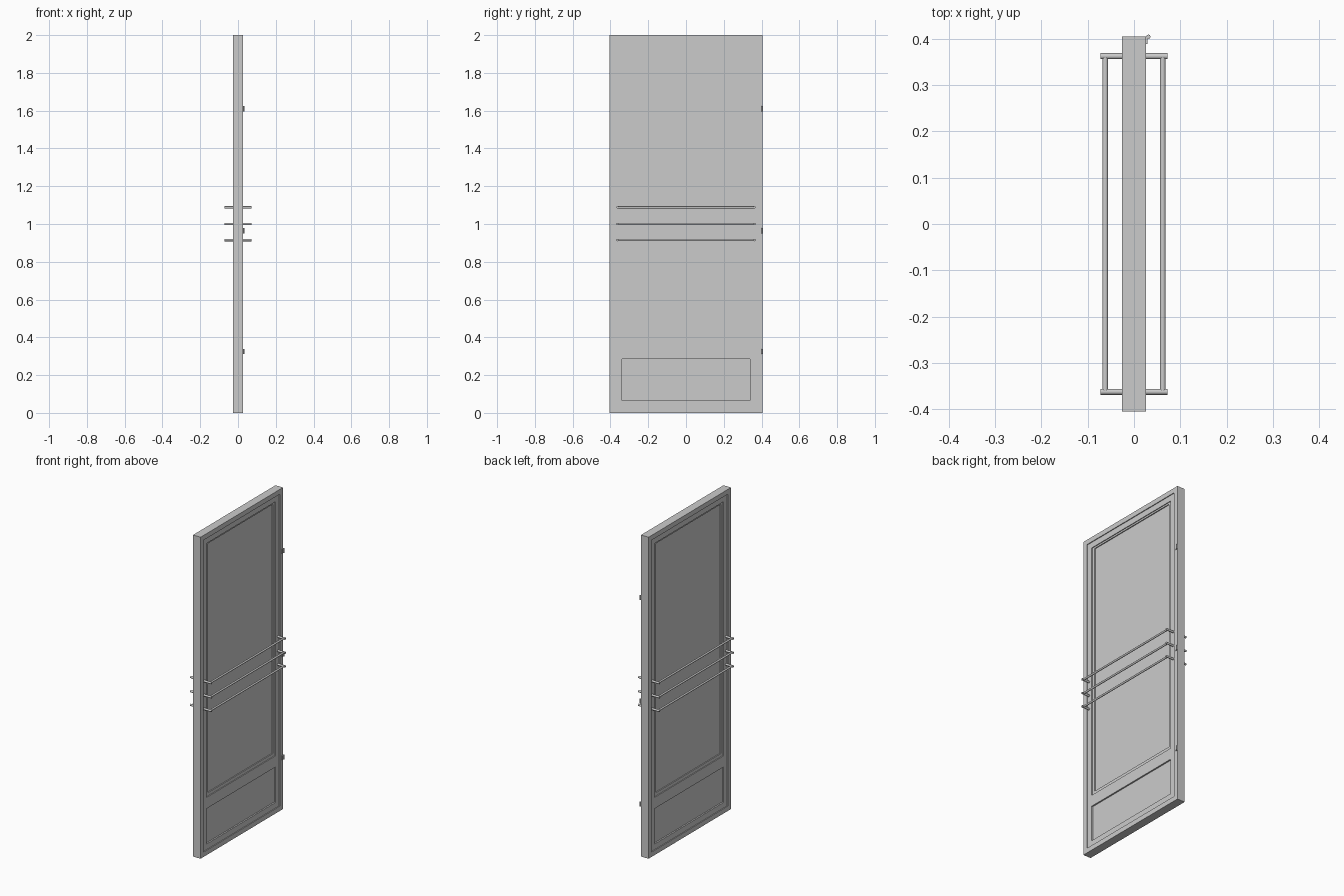
import bpy, bmesh
from mathutils import Matrix, Vector

cube = bpy.data.objects.get("Cube")
if cube:
    bpy.data.objects.remove(cube, do_unlink=True)

grey = bpy.data.materials.new("light_grey")
grey.use_nodes = True
grey.diffuse_color = (0.6, 0.6, 0.6, 1)
grey.node_tree.nodes["Principled BSDF"].inputs["Base Color"].default_value = (0.6, 0.6, 0.6, 1)


def finish(name, bm, smooth=False):
    bmesh.ops.recalc_face_normals(bm, faces=bm.faces)
    mesh = bpy.data.meshes.new(name)
    bm.to_mesh(mesh)
    bm.free()
    mesh.materials.append(grey)
    obj = bpy.data.objects.new(name, mesh)
    bpy.context.collection.objects.link(obj)
    if smooth:
        bpy.ops.object.select_all(action='DESELECT')
        obj.select_set(True)
        bpy.context.view_layer.objects.active = obj
        bpy.ops.object.shade_smooth_by_angle()
    return obj


def box(name, center, size):
    bm = bmesh.new()
    bmesh.ops.create_cube(bm, size=1, matrix=Matrix.Translation(center) @ Matrix.Diagonal((*size, 1)))
    return finish(name, bm)


def rod(name, start, end, radius):
    start, end = Vector(start), Vector(end)
    axis = end - start
    turn = axis.to_track_quat('Z', 'Y').to_matrix().to_4x4()
    bm = bmesh.new()
    bmesh.ops.create_cone(bm, cap_ends=True, segments=16, radius1=radius, radius2=radius,
                          depth=axis.length, matrix=Matrix.Translation((start + end) / 2) @ turn)
    return finish(name, bm, True)


def mitred_frame(name, half_y, z0, z1, width, half_x):
    """Rectangular frame around the panel, mitred at its corners."""
    bm = bmesh.new()
    loops = []
    for x in (-half_x, half_x):
        for w in (0, width):
            y, low, high = half_y - w, z0 + w, z1 - w
            loops.append([bm.verts.new((x, *p)) for p in ((-y, low), (y, low), (y, high), (-y, high))])
    back_out, back_in, front_out, front_in = loops
    for a, b in ((back_out, back_in), (back_in, front_in), (front_in, front_out), (front_out, back_out)):
        for i in range(4):
            j = (i + 1) % 4
            bm.faces.new((a[i], a[j], b[j], b[i]))
    return finish(name, bm)


# Door leaf: outer frame, stepped inner frames and panels
mitred_frame("outer_frame", 0.405, 0, 2, 0.03, 0.026)
mitred_frame("upper_inner_frame", 0.375, 0.32, 1.97, 0.035, 0.021)
mitred_frame("lower_inner_frame", 0.375, 0.03, 0.32, 0.035, 0.021)
mitred_frame("upper_bead", 0.34, 0.355, 1.945, 0.02, 0.016)
box("upper_panel", (0, 0, 1.145), (0.02, 0.68, 1.58))
box("lower_panel", (0, 0, 0.175), (0.024, 0.68, 0.22))

# Three pull bars on each face, each on two stand-offs
for side, side_name in ((1, "left"), (-1, "right")):
    for i, z in enumerate((0.915, 1.0, 1.088)):
        rod(f"{side_name}_pull_bar_{i}", (side * 0.062, -0.36, z), (side * 0.062, 0.36, z), 0.006)
        for y in (-0.362, 0.362):
            rod(f"{side_name}_standoff_{i}", (side * 0.018, y, z), (side * 0.072, y, z), 0.0065)

# Hinges on the back edge
for i, z in enumerate((0.325, 0.965, 1.61)):
    rod(f"hinge_pin_{i}", (0.031, 0.404, z - 0.014), (0.031, 0.404, z + 0.014), 0.0045)
    box(f"hinge_leaf_{i}", (0.0275, 0.396, z), (0.004, 0.016, 0.026))
